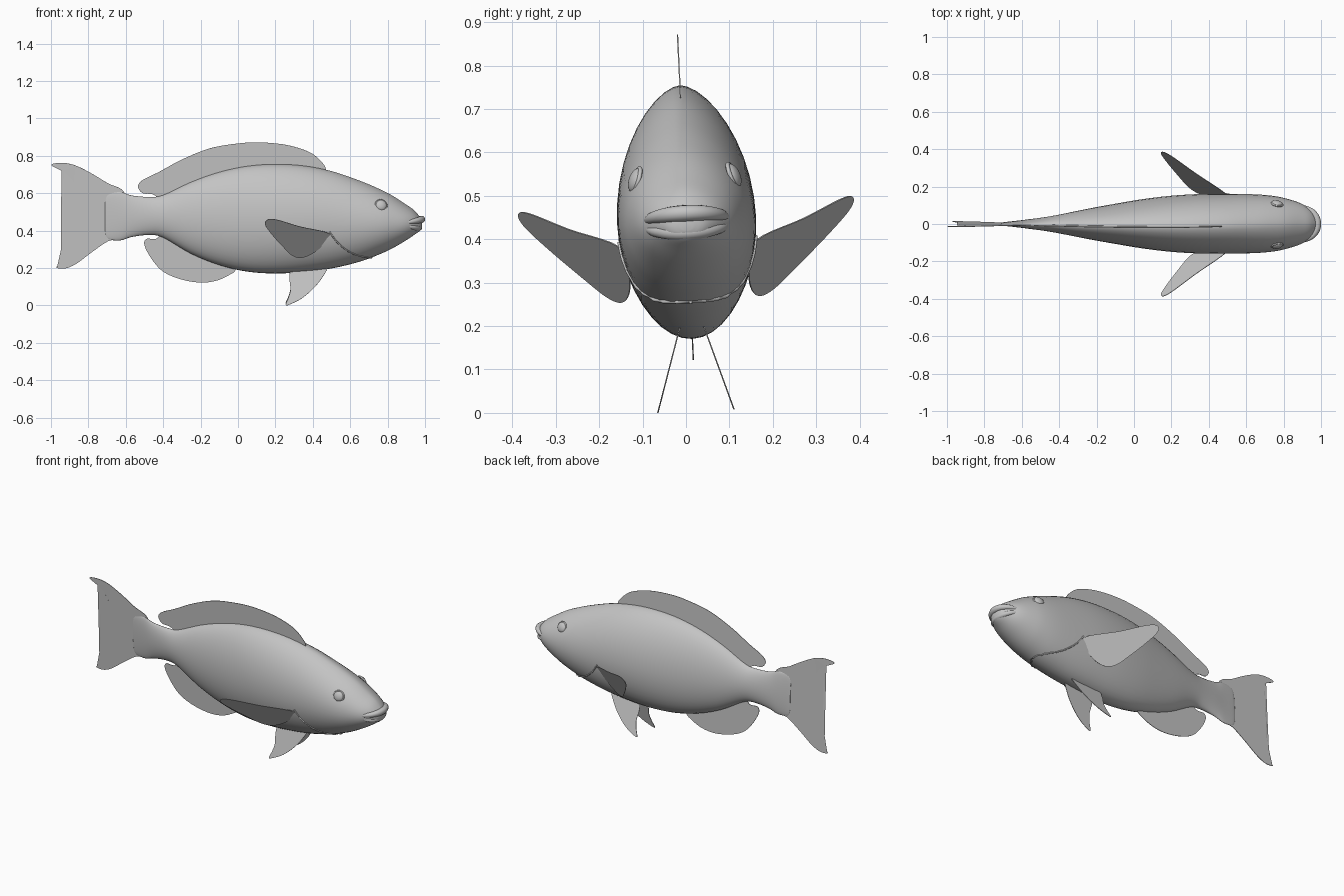
import bpy, bmesh, math
from mathutils import Matrix, Vector

cube = bpy.data.objects.get("Cube")
if cube:
    bpy.data.objects.remove(cube, do_unlink=True)

grey = bpy.data.materials.new("soft grey")
grey.use_nodes = True
GREY = (0.55, 0.55, 0.55, 1)
grey.diffuse_color = GREY
grey.node_tree.nodes["Principled BSDF"].inputs["Base Color"].default_value = GREY

parts = []


def register(obj, name):
    obj.name = name
    obj.data.materials.append(grey)
    parts.append(obj)
    return obj


def mesh_object(bm, name, smooth):
    bmesh.ops.recalc_face_normals(bm, faces=bm.faces[:])
    for face in bm.faces:
        face.smooth = smooth
    mesh = bpy.data.meshes.new(name)
    bm.to_mesh(mesh)
    bm.free()
    obj = bpy.data.objects.new(name, mesh)
    bpy.context.collection.objects.link(obj)
    return register(obj, name)


def spline(points, steps, closed=False):
    """Smooth curve running through all the points."""
    pts = [Vector(p) for p in points]
    count = len(pts)

    def get(i):
        return pts[i % count] if closed else pts[max(0, min(count - 1, i))]

    out = []
    for i in range(count if closed else count - 1):
        a, b, c, d = (get(i + k) for k in (-1, 0, 1, 2))
        for s in range(steps):
            t = s / steps
            out.append(b + (c - a) * (t / 2)
                       + (a * 2 - b * 5 + c * 4 - d) * (t * t / 2)
                       + (b * 3 - a - c * 3 + d) * (t ** 3 / 2))
    if not closed:
        out.append(pts[-1])
    return out


# Body sections: x, top, bottom, half width
SECTIONS = spline([
    (-.71, .56, .39, .004), (-.695, .595, .355, .008), (-.63, .607, .347, .016),
    (-.57, .588, .365, .024), (-.48, .58, .376, .036), (-.4, .59, .362, .05),
    (-.25, .66, .275, .08), (-.1, .713, .215, .107), (.05, .745, .18, .132),
    (.2, .755, .17, .15), (.35, .747, .178, .159), (.5, .718, .197, .16),
    (.65, .667, .233, .157), (.75, .625, .27, .148), (.82, .59, .302, .133),
    (.89, .545, .342, .11), (.94, .51, .375, .08), (.975, .47, .4, .045),
    (.985, .45, .42, .015)], 4)


def bulge(sec, z):
    """Half width of one section at height z."""
    _, top, bottom, width = sec
    mid = bottom + .47 * (top - bottom)
    s = (z - mid) / ((top - mid) if z > mid else (mid - bottom))
    return width * max(0, 1 - s * s) ** (.6 if z > mid else .5)


def side_y(x, z):
    return bulge(min(SECTIONS, key=lambda sec: abs(sec[0] - x)), z)


def build_body():
    bm = bmesh.new()
    sides = 40
    rings = []
    for sec in SECTIONS:
        x, top, bottom, _ = sec
        mid = bottom + .47 * (top - bottom)
        ring = []
        for k in range(sides):
            angle = math.tau * k / sides
            reach = (top - mid) if math.sin(angle) > 0 else (mid - bottom)
            z = mid + reach * math.sin(angle)
            y = math.copysign(bulge(sec, z), math.cos(angle))
            ring.append(bm.verts.new((x, y, z)))
        rings.append(ring)
    for a, b in zip(rings, rings[1:]):
        for k in range(sides):
            n = (k + 1) % sides
            bm.faces.new((a[k], a[n], b[n], b[k]))
    bm.faces.new(rings[0])
    bm.faces.new(rings[-1])
    mesh_object(bm, "body", True)


def build_fin(name, outline, depth=lambda x, z: 0):
    """Thin membrane from an x, z outline; depth gives y."""
    bm = bmesh.new()
    verts = [bm.verts.new((p.x, depth(p.x, p.y), p.y))
             for p in spline(outline, 5, True)]
    bmesh.ops.triangulate(bm, faces=[bm.faces.new(verts)])
    fin = mesh_object(bm, name, False)
    solid = fin.modifiers.new("thickness", 'SOLIDIFY')
    solid.thickness = .003
    solid.offset = 0


def build_tube(name, points, radius, taper=None):
    curve = bpy.data.curves.new(name, 'CURVE')
    curve.dimensions = '3D'
    curve.bevel_depth = radius
    curve.bevel_resolution = 4
    curve.use_fill_caps = True
    line = curve.splines.new('POLY')
    line.points.add(len(points) - 1)
    for i, (point, p) in enumerate(zip(line.points, points)):
        point.co = (*p, 1)
        point.radius = taper(i / (len(points) - 1)) if taper else 1
    line.use_smooth = True
    obj = bpy.data.objects.new(name, curve)
    bpy.context.collection.objects.link(obj)
    register(obj, name)


build_body()

# Middle fins
build_fin("dorsal_fin", [
    (-.46, .595), (-.51, .6), (-.535, .635), (-.51, .67), (-.42, .715), (-.3, .78),
    (-.15, .84), (0, .866), (.12, .872), (.26, .858), (.37, .825), (.43, .785),
    (.47, .73), (.43, .7), (.2, .72), (0, .7), (-.2, .65), (-.38, .57)])
build_fin("anal_fin", [
    (-.02, .2), (-.06, .155), (-.13, .128), (-.21, .122), (-.31, .14), (-.4, .18),
    (-.46, .245), (-.5, .32), (-.49, .355), (-.44, .355), (-.38, .38), (-.2, .28)])
build_fin("tail_fin", [
    (-.6, .59), (-.7, .655), (-.8, .715), (-.88, .752), (-.95, .762), (-.998, .75),
    (-.93, .712), (-.885, .665), (-.863, .6), (-.863, .45), (-.87, .36),
    (-.89, .29), (-.925, .235), (-.972, .203), (-.92, .198), (-.86, .225),
    (-.78, .285), (-.69, .345), (-.6, .37)])

# Mouth: two lips wrapped around the snout
for name, base, arch, forward, radius in (
        ("upper_lip", .444, .016, .1, .019), ("lower_lip", .432, -.017, .085, .017)):
    arc = [math.pi * (i / 24 - .5) for i in range(25)]
    build_tube(name,
               [(.882 + forward * math.cos(u), .092 * math.sin(u),
                 base + arch * math.cos(u)) for u in arc],
               radius, lambda t: .35 + .65 * math.sin(math.pi * t))

PECTORAL = [(.49, .39), (.33, .435), (.21, .475), (.16, .478), (.145, .45),
            (.18, .395), (.24, .325), (.29, .275), (.34, .262), (.4, .285), (.455, .33)]
PELVIC = [(.475, .21), (.45, .15), (.4, .09), (.34, .04), (.28, .01), (.255, .006),
          (.27, .045), (.281, .09), (.275, .15), (.29, .19), (.38, .22)]
GILL = [(.49, .4), (.53, .345), (.59, .295), (.65, .268), (.7, .257), (.72, .256)]

# Paired parts
for side, sign in (("left", 1), ("right", -1)):
    build_fin(side + "_pectoral_fin", PECTORAL,
              lambda x, z: sign * (.169 - .52 * x + .626 * z))
    build_fin(side + "_pelvic_fin", PELVIC,
              lambda x, z: sign * (.03 + .31 * (.19 - z)))
    build_tube(side + "_gill_edge",
               [(p.x, sign * side_y(p.x, p.y), p.y) for p in spline(GILL, 4)], .004)

    # Eye and its rim, turned to sit flush on the head
    spot = Vector((.765, sign * (side_y(.765, .54) - .002), .54))
    turn = Vector((.2, sign, .35)).to_track_quat('Z', 'Y')
    bpy.ops.mesh.primitive_uv_sphere_add(segments=24, ring_count=12, radius=.03)
    eye = register(bpy.context.object, side + "_eye")
    bpy.ops.mesh.primitive_torus_add(major_segments=28, minor_segments=8,
                                     major_radius=.03, minor_radius=.005)
    rim = register(bpy.context.object, side + "_eye_rim")
    for obj, flat in ((eye, .55), (rim, 1)):
        obj.matrix_world = (Matrix.Translation(spot) @ turn.to_matrix().to_4x4()
                            @ Matrix.Diagonal((1, 1, flat, 1)))
        obj.data.shade_smooth()

# The whole fish leans slightly to its side
bpy.context.view_layer.update()
pivot = Vector((0, 0, .47))
lean = (Matrix.Translation(pivot) @ Matrix.Rotation(math.radians(2.8), 4, 'X')
        @ Matrix.Translation(-pivot))
for obj in parts:
    obj.matrix_world = lean @ obj.matrix_world
